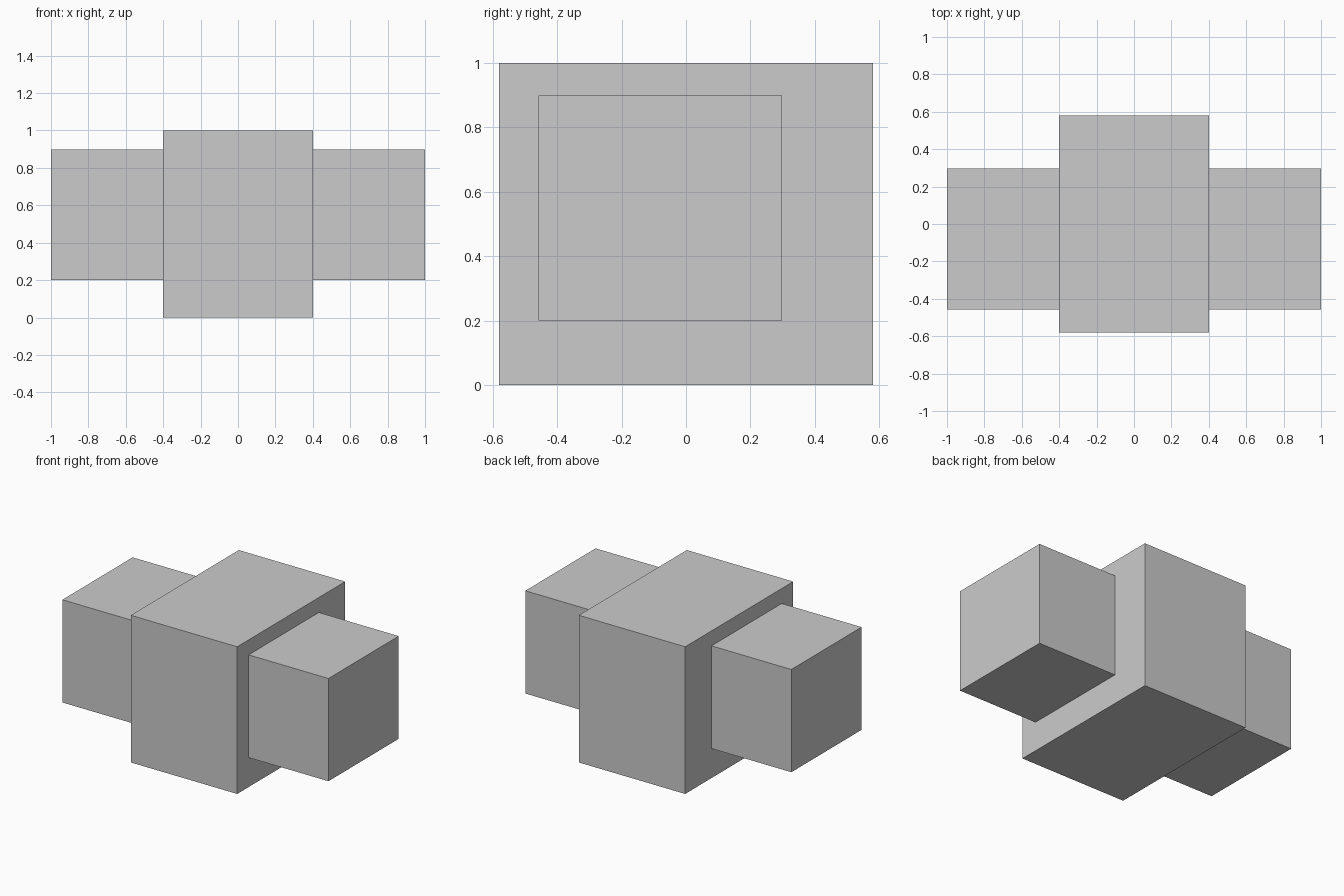
import bpy

if "Cube" in bpy.data.objects:
    bpy.data.objects.remove(bpy.data.objects["Cube"])


def box(name, lo, hi):
    """Axis-aligned box between two corners."""
    bpy.ops.mesh.primitive_cube_add(size=1)
    ob = bpy.context.object
    ob.name = name
    ob.location = [(a + b) / 2 for a, b in zip(lo, hi)]
    ob.scale = [b - a for a, b in zip(lo, hi)]
    bpy.ops.object.transform_apply(location=True, rotation=False, scale=True)
    return ob


# Tall central block
box("center_block", (-0.4, -0.58, 0), (0.4, 0.58, 1))

# Matching side blocks, raised off the ground and set towards the front
for name, x0, x1 in (("left_block", -1, -0.4), ("right_block", 0.4, 1)):
    box(name, (x0, -0.457, 0.2), (x1, 0.297, 0.898))
